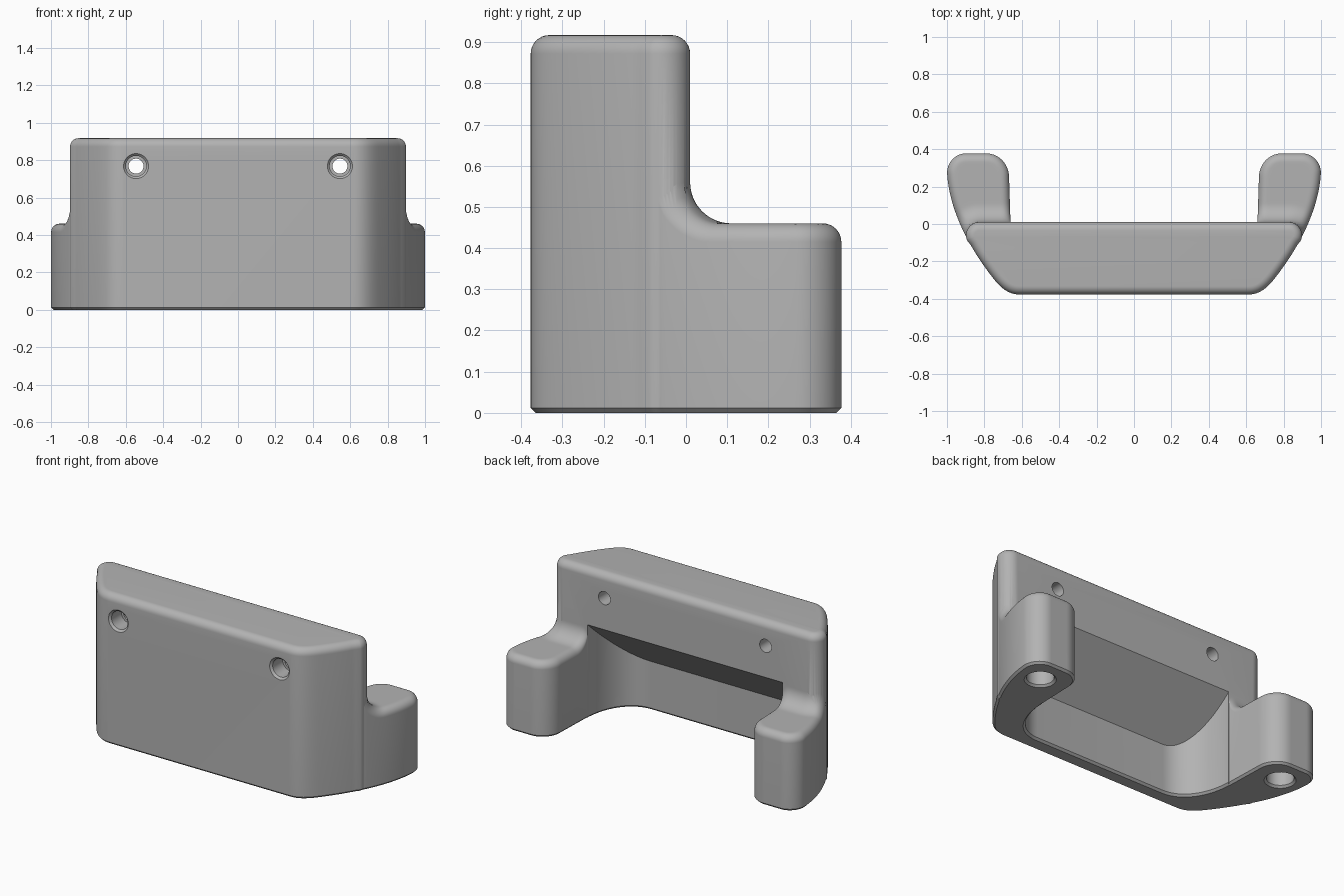
import bpy, bmesh, math
from mathutils import Vector
from mathutils.geometry import intersect_point_line, interpolate_bezier

if "Cube" in bpy.data.objects:
    bpy.data.objects.remove(bpy.data.objects["Cube"])

grey = bpy.data.materials.new("matte_grey")
grey.use_nodes = True
colour = (0.45, 0.45, 0.45, 1)
grey.diffuse_color = colour
grey.node_tree.nodes["Principled BSDF"].inputs["Base Color"].default_value = colour

BACK, FRONT, TIP = 0.01, -0.377, 0.377   # upright back, front and arm tip in y
ARM_Z, TOP_Z = 0.46, 0.917
ROUND, FILLET, CHAMFER = 0.045, 0.1, 0.012
CORNER = Vector((0.828, -0.06))          # centre of the upright's rear corner
CORNER_R = 0.07


def new_object(name, bm):
    bmesh.ops.recalc_face_normals(bm, faces=bm.faces[:])
    mesh = bpy.data.meshes.new(name)
    bm.to_mesh(mesh)
    bm.free()
    mesh.materials.append(grey)
    obj = bpy.data.objects.new(name, mesh)
    bpy.context.collection.objects.link(obj)
    return obj


def bridge(bm, a, b):
    for i in range(len(a)):
        j = (i + 1) % len(a)
        bm.faces.new((a[i], a[j], b[j], b[i]))


def loft(name, rings):
    """Closed solid through rings with equal point counts."""
    bm = bmesh.new()
    loops = [[bm.verts.new(p) for p in ring] for ring in rings]
    for a, b in zip(loops, loops[1:]):
        bridge(bm, a, b)
    bm.faces.new(loops[0])
    bm.faces.new(loops[-1])
    return new_object(name, bm)


def inset(plan, d):
    """Move a counter-clockwise outline inwards by d."""
    out = []
    for i, p in enumerate(plan):
        a = (p - plan[i - 1]).normalized()
        b = (plan[(i + 1) % len(plan)] - p).normalized()
        t = (a + b).normalized()
        out.append(p + Vector((-t.y, t.x)) * d / max(t.dot(a), 0.5))
    return out


def at(plan, z):
    return [(p.x, p.y, z) for p in plan]


def mirrored(half):
    return half + [Vector((-p.x, p.y)) for p in reversed(half)]


def combine(target, tool, operation):
    mod = target.modifiers.new("join", "BOOLEAN")
    mod.operation, mod.solver, mod.object = operation, "EXACT", tool
    bpy.ops.object.select_all(action="DESELECT")
    bpy.context.view_layer.objects.active = target
    target.select_set(True)
    bpy.ops.object.modifier_apply(modifier=mod.name)
    bpy.data.objects.remove(tool)


def outer_x(y):
    return 1 - 0.661 * max(0.3 - y, 0) ** 1.865


def spread(a, b, n):
    return [a + (b - a) * i / n for i in range(n)]


# Upright block with rounded top rim
def bezier(*pts, n=12):
    return [p.to_2d() for p in interpolate_bezier(*[Vector((*p, 0)) for p in pts], n)]


corner_y = -0.295
half = bezier((0.61, FRONT), (0.665, FRONT), (0.705, -0.35), (outer_x(corner_y), corner_y))
half += [Vector((outer_x(y), y)) for y in spread(corner_y, -0.09, 10)[1:]]
for k in range(17):
    a = math.radians(-25 + 115 * k / 16)
    half.append(CORNER + CORNER_R * Vector((math.cos(a), math.sin(a))))
plan = mirrored(half)
rings = [at(inset(plan, CHAMFER), 0), at(plan, CHAMFER)]
for k in range(9):
    a = math.pi / 2 * k / 8
    rings.append(at(inset(plan, ROUND * (1 - math.cos(a))), TOP_Z - ROUND * (1 - math.sin(a))))
body = loft("bracket_body", rings)


# Arms: height field with a fillet into the upright and a rounded rim
def end_round(y, start, width):
    t = min(max((y - start) / (TIP - start), 0), 1)
    return width * (1 - math.sqrt(1 - t * t))


def arm_span(y):
    lo = 0.66 + 0.008 * min(max(y / 0.25, 0), 1) + end_round(y, 0.25, 0.12)
    hi = outer_x(y) - end_round(y, 0.27, 0.1)
    return lo, hi - 0.004 * min(max((-y - 0.06) / 0.03, 0), 1)


def quarter(d, r):
    """Drop of a quarter circle of radius r at distance d from its edge."""
    d = min(max(d, 0), r)
    return r - math.sqrt(max(r * r - (r - d) ** 2, 0))


rows = spread(-0.12, BACK, 16)
rows += [BACK + FILLET * (1 - math.cos(math.pi / 2 * k / 14)) for k in range(14)]
rows += [BACK + FILLET + (TIP - BACK - FILLET) * math.sin(math.pi / 2 * k / 30) for k in range(31)]
COLS = 30
shares = [(1 - math.cos(math.pi * i / COLS)) / 2 for i in range(COLS + 1)]
spans = [arm_span(y) for y in rows]
rim = [Vector((s[1], y)) for s, y in zip(spans, rows)]
rim += [Vector((s[0], y)) for s, y in reversed(list(zip(spans, rows)))]


def arm_height(p):
    away = Vector((max(p.x - CORNER.x, 0), max(p.y - CORNER.y, 0))).length - CORNER_R
    edge = 1.0
    for a, b in zip(rim, rim[1:]):
        if (b - a).length < 1e-7:
            continue
        q, t = intersect_point_line(p, a, b)
        t = min(max(t, 0), 1)
        edge = min(edge, (a + (b - a) * t - p).length)
    return ARM_Z + quarter(away, FILLET) - quarter(edge, ROUND)


heights = {}
for r, y in enumerate(rows):
    lo, hi = spans[r]
    for c, s in enumerate(shares):
        p = Vector((lo + (hi - lo) * s, y))
        heights[r, c] = (p.x, p.y, arm_height(p))

last = len(rows) - 1
border = [(0, c) for c in range(COLS)] + [(r, COLS) for r in range(last)]
border += [(last, c) for c in range(COLS, 0, -1)] + [(r, 0) for r in range(last, 0, -1)]
foot = [Vector(heights[k][:2]) for k in border]


def make_arm(name, side):
    bm = bmesh.new()

    def add(p):
        return bm.verts.new((p[0] * side, p[1], p[2]))
    top = {k: add(p) for k, p in heights.items()}
    for r in range(last):
        for c in range(COLS):
            bm.faces.new((top[r, c], top[r, c + 1], top[r + 1, c + 1], top[r + 1, c]))
    wall = [add(p) for p in at(foot, CHAMFER)]
    base = [add(p) for p in at(inset(foot, CHAMFER), 0)]
    bridge(bm, [top[k] for k in border], wall)
    bridge(bm, wall, base)
    bm.faces.new(base)
    return new_object(name, bm)


for name, side in (("left_arm", 1), ("right_arm", -1)):
    combine(body, make_arm(name, side), "UNION")

# Cavity between the arms with a sloping ceiling
half = bezier((0.44, -0.285), (0.57, -0.285), (0.65, -0.16), (0.658, 0), n=20)
half.append(Vector((0.658, 0.05)))
plan = mirrored(half)
flare = inset(plan, -CHAMFER)
ceiling = [(p.x, p.y, 0.575 + 0.94 * (p.y - BACK)) for p in plan]
cavity = loft("cavity_cutter", [at(flare, -0.05), at(flare, 0), at(plan, CHAMFER), ceiling])
combine(body, cavity, "DIFFERENCE")


# Screw holes through the upright, and blind sockets under the arms
def circle(r, n=40):
    return [(r * math.cos(math.tau * i / n), r * math.sin(math.tau * i / n)) for i in range(n)]


screw = [(0.067, FRONT - 0.03), (0.067, FRONT), (0.055, FRONT + 0.012),
         (0.055, -0.27), (0.04, -0.27), (0.04, 0.1)]
socket = [(0.087, -0.05), (0.087, 0), (0.075, CHAMFER), (0.075, 0.2)]
for side in (1, -1):
    hole = loft("screw_cutter", [[(side * 0.545 + u, y, 0.768 + v) for u, v in circle(r)]
                                 for r, y in screw])
    combine(body, hole, "DIFFERENCE")
    hole = loft("socket_cutter", [[(side * 0.845 + u, 0.22 + v, z) for u, v in circle(r)]
                                  for r, z in socket])
    combine(body, hole, "DIFFERENCE")

bpy.ops.object.select_all(action="DESELECT")
body.select_set(True)
bpy.context.view_layer.objects.active = body
bpy.ops.object.shade_smooth_by_angle(angle=math.radians(32))
